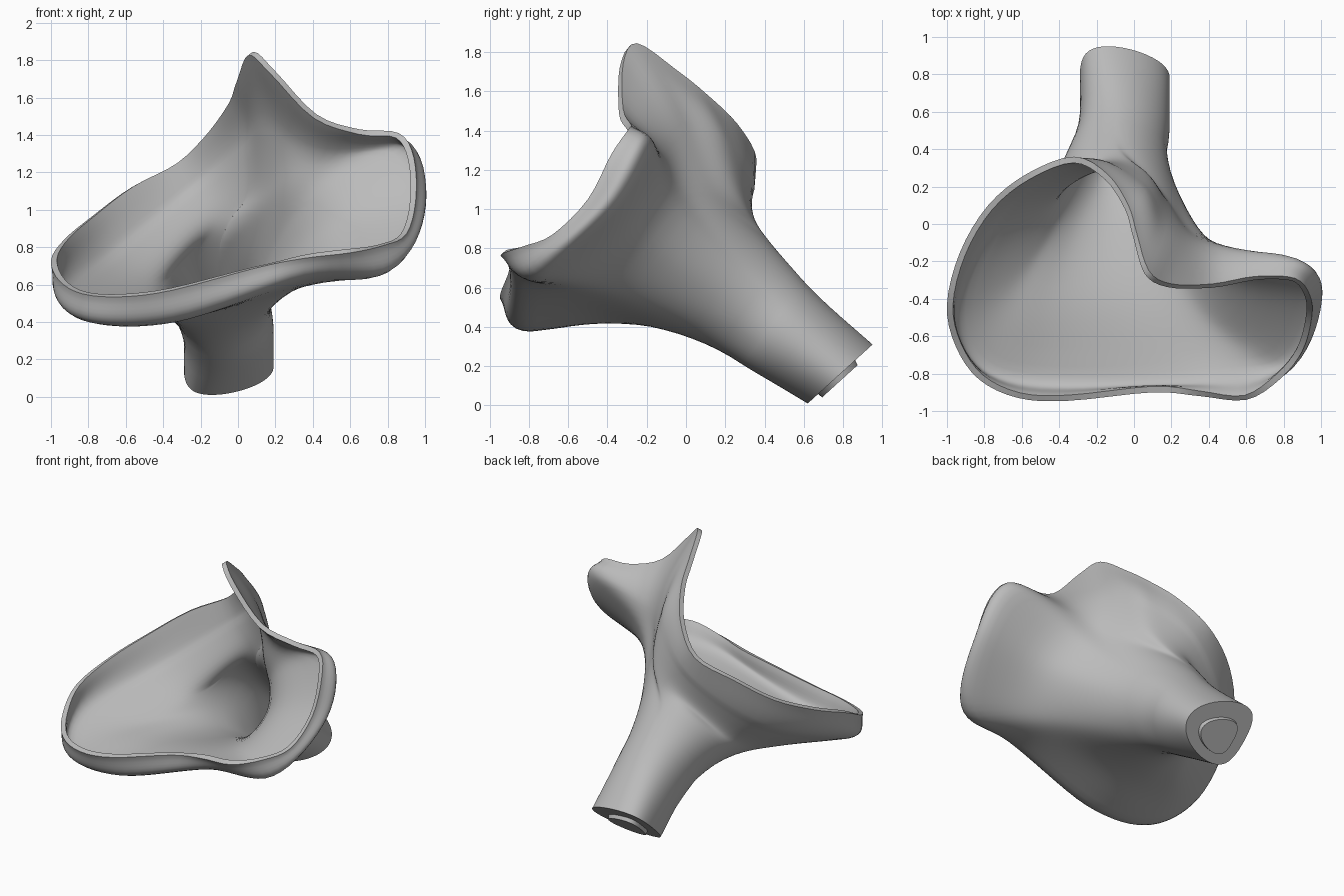
import bpy, bmesh, math
from mathutils import Vector

if "Cube" in bpy.data.objects:
    bpy.data.objects.remove(bpy.data.objects["Cube"])

COLS = 96            # columns around the cup

# Rim curve, starting at the tall tip and running over the left lobe
RIM = [(.08, -.25, 1.845), (.015, -.05, 1.71), (-.03, .1, 1.59), (-.14, .265, 1.43),
       (-.32, .36, 1.25), (-.57, .27, 1.12), (-.78, .1, .965), (-.93, -.15, .84),
       (-1.0, -.43, .73), (-.955, -.65, .62), (-.83, -.83, .55), (-.62, -.93, .535),
       (-.35, -.945, .57), (.1, -.9, .69), (.35, -.92, .74), (.6, -.94, .77),
       (.78, -.83, .81), (.9, -.68, .87), (.95, -.5, 1.05), (.94, -.38, 1.28),
       (.86, -.29, 1.41), (.65, -.28, 1.43), (.42, -.32, 1.51), (.2, -.32, 1.74)]
# Swelling just under the rim
SHOULDER = [(.17, -.03, 1.49), (.035, .2, 1.38), (-.27, .35, 1.12), (-.7, .1, .78),
            (-.945, -.42, .55), (-.8, -.76, .40), (-.34, -.85, .405), (.34, -.82, .62),
            (.8, -.74, .665), (.975, -.38, 1.0), (.87, -.185, 1.32), (.42, -.15, 1.33)]
# Lower wall, where the cup narrows to the stem
BELLY = [(.17, .14, 1.09), (.05, .29, 1.05), (-.2, .335, .93), (-.48, .15, .64),
         (-.6, -.2, .47), (-.53, -.4, .425), (-.25, -.4, .43), (.18, -.38, .52),
         (.42, -.4, .66), (.5, -.25, .86), (.42, -.11, 1.04), (.27, .0, 1.09)]
# Stem rings: centre, x radius, tilted radius vector (y, z), lean to the left
STEM = [((-.11, .25, .58), .305, (.17, .26), 0),
        ((-.055, .505, .37), .245, (.155, .20), .04),
        ((-.05, .785, .16), .24, (.165, .15), .09)]


def spline(pts, i, t):
    """Catmull-Rom point; pts is padded by the caller."""
    a, b, c, d = pts[i - 1], pts[i], pts[i + 1], pts[i + 2]
    return 0.5 * (2 * b + (c - a) * t + (2 * a - 5 * b + 4 * c - d) * t * t
                  + (3 * b - a - 3 * c + d) * t ** 3)


def closed_curve(points, count):
    p = [Vector(q) for q in points]
    n = len(p)
    out = []
    for k in range(count):
        s = k * n / count
        i = int(s)
        out.append(spline([p[(i + j) % n] for j in (-1, 0, 1, 2)], 1, s - i))
    return out


def stem_ring(spec, angles):
    c, rx, (ty, tz), lean = spec
    return [Vector((c[0] + rx * math.cos(a) - lean * math.sin(a) ** 2,
                    c[1] + ty * math.sin(a), c[2] + tz * math.sin(a)))
            for a in angles]


rim = closed_curve(RIM, COLS)
angles = [math.atan2(.7 * (p.y + .2 + p.z - 1), p.x + .02) for p in rim]
keys = [rim, closed_curve(SHOULDER, COLS), closed_curve(BELLY, COLS)]
keys += [stem_ring(s, angles) for s in STEM]

# Outer wall: spline every column through the key rings
steps = [8, 8, 7, 4, 4]
total = sum(steps)
outer = [[] for _ in range(total + 1)]
for c in range(COLS):
    col = [k[c] for k in keys]
    col = [col[0] * 2 - col[1]] + col + [col[-1] * 2 - col[-2]]
    r = 0
    for i, n in enumerate(steps):
        for k in range(n):
            outer[r].append(spline(col, i + 1, k / n))
            r += 1
    outer[r].append(col[-2])

# Soften the wall below the rim
for _ in range(6):
    soft = [list(row) for row in outer]
    for r in range(10, total - 6):
        for c in range(COLS):
            near = (outer[r][c - 1] + outer[r][(c + 1) % COLS]
                    + outer[r - 1][c] + outer[r + 1][c]) / 4
            soft[r][c] = outer[r][c].lerp(near, .5)
    outer = soft

# Inner wall: outer wall moved inward, thicker towards the stem
inner = []
for r in range(total + 1):
    thick = .033 + .06 * max(0, (r - 8) / (total - 8))
    row = []
    for c in range(COLS):
        around = outer[r][(c + 1) % COLS] - outer[r][c - 1]
        down = outer[min(r + 1, total)][c] - outer[max(r - 1, 0)][c]
        row.append(outer[r][c] - down.cross(around).normalized() * thick)
    inner.append(row)
# keep the offset pointing into the cup
probe = COLS // 2
if (inner[8][probe] - outer[8][probe]).z < 0:
    inner = [[2 * o - i for o, i in zip(ro, ri)] for ro, ri in zip(outer, inner)]

# Inner plug: slightly proud of the stem end
mid = sum(outer[-1], Vector()) / COLS
push = Vector((0, .67, -.74)) * .025 + Vector((0, -.02, -.02))
inner[-1] = [mid + (p - mid) * .55 + push for p in outer[-1]]

rows = list(reversed(inner)) + outer
bm = bmesh.new()
grid = [[bm.verts.new(p) for p in row] for row in rows]
for a, b in zip(grid, grid[1:]):
    for c in range(COLS):
        d = (c + 1) % COLS
        bm.faces.new((a[c], a[d], b[d], b[c]))
bm.faces.new(grid[0])
bm.faces.new(grid[-1])
bmesh.ops.recalc_face_normals(bm, faces=bm.faces)
mesh = bpy.data.meshes.new("funnel_cup")
bm.to_mesh(mesh)
bm.free()

cup = bpy.data.objects.new("funnel_cup", mesh)
bpy.context.collection.objects.link(cup)
grey = bpy.data.materials.new("plain_grey")
grey.diffuse_color = (.5, .5, .5, 1)
grey.use_nodes = True
grey.node_tree.nodes["Principled BSDF"].inputs["Base Color"].default_value = grey.diffuse_color
mesh.materials.append(grey)

bpy.context.view_layer.objects.active = cup
cup.select_set(True)
bpy.ops.object.shade_smooth_by_angle(angle=math.radians(40))
